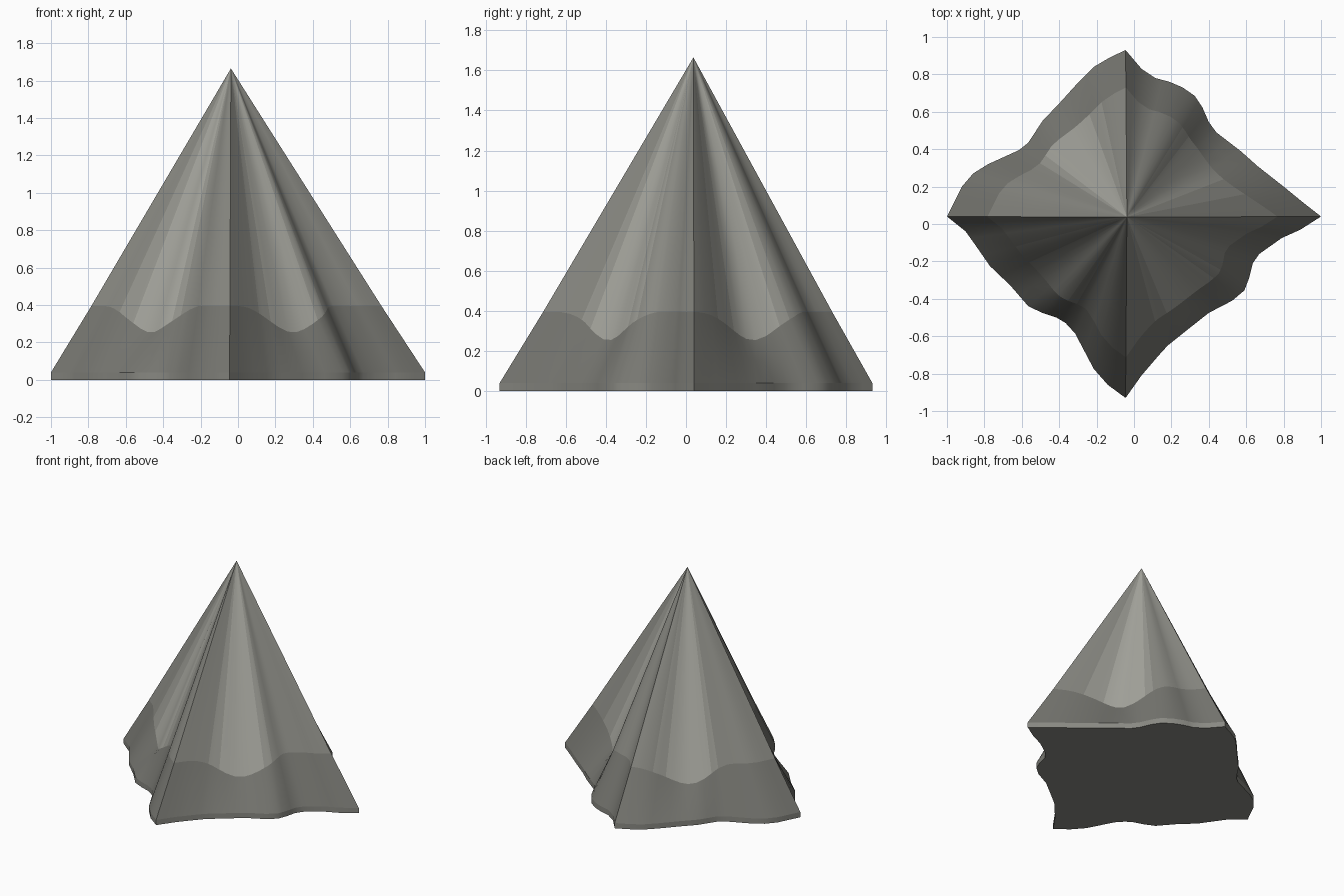
import bpy, bmesh, math

if "Cube" in bpy.data.objects:
    bpy.data.objects.remove(bpy.data.objects["Cube"])

APEX = (-0.038, 0.037, 1.665)
HEM = 0.04
# wavy footprint, anticlockwise from the right-hand corner
POINTS = [
    (1, .04), (.91, .11), (.80, .20), (.66, .31), (.57, .39), (.44, .49), (.40, .545),
    (.365, .625), (.325, .685), (.26, .73), (.19, .76), (.115, .78), (.04, .83),
    (-.045, .93), (-.13, .89), (-.215, .84), (-.30, .755), (-.395, .65), (-.49, .55),
    (-.565, .435), (-.615, .395), (-.78, .32), (-.86, .27), (-.92, .20),
    (-1, .04), (-.90, -.04), (-.85, -.11), (-.77, -.225), (-.66, -.33), (-.565, -.44),
    (-.49, -.475), (-.415, -.50), (-.365, -.53), (-.315, -.585), (-.215, -.775),
    (-.14, -.86), (-.045, -.93), (.04, -.81), (.13, -.705), (.18, -.65), (.28, -.57),
    (.40, -.475), (.525, -.41), (.59, -.355), (.615, -.29), (.635, -.21), (.67, -.16),
    (.79, -.075), (.89, -.03)]
OUTLINE = []
for a, b in zip(POINTS, POINTS[1:] + POINTS[:1]):
    OUTLINE += [a, ((a[0] + b[0]) / 2, (a[1] + b[1]) / 2)]
N = len(OUTLINE)
# per panel (anticlockwise): direction of the deepest sag, and its radius
SAG = [(35, .52), (36, .55), (39, .55), (38, .54)]


def off_sag(x, y):
    """Degrees between a point's direction from the peak and its panel's sag."""
    a = math.degrees(math.atan2(y - APEX[1], x - APEX[0])) % 360
    centre, radius = SAG[int(a // 90) % 4]
    return a % 90 - centre, radius


def border_point(p):
    """Top edge of the border: dips and sags inward in the middle of each panel."""
    d, radius = off_sag(*p)
    t = min(1, abs(d) / 35)
    w = 1 - t * t * (3 - 2 * t)
    z = .395 - .142 * w
    dx, dy = p[0] - APEX[0], p[1] - APEX[1]
    r = math.hypot(dx, dy)
    k = (APEX[2] - z) / (APEX[2] - HEM) - .006
    k = (1 - w) * k + w * radius / r
    return (APEX[0] + dx * k, APEX[1] + dy * k, z)


def mix(ring_a, ring_b, f):
    return [tuple(u + (v - u) * f for u, v in zip(a, b)) for a, b in zip(ring_a, ring_b)]


def material(name, g):
    m = bpy.data.materials.new(name)
    m.diffuse_color = (g, g, g * .9, 1)
    m.use_nodes = True
    m.node_tree.nodes["Principled BSDF"].inputs["Base Color"].default_value = m.diffuse_color
    return m


SIDE = material("cloth", .25)
SOFT = material("cloth_soft", .31)
LIGHT = material("cloth_light", .385)
DARK = material("cloth_dark", .185)


def loft(name, rings, mats, tip=None, cap=False, pick=lambda c: 0):
    bm = bmesh.new()
    vs = [[bm.verts.new(c) for c in r] for r in rings]
    for lo, hi in zip(vs, vs[1:]):
        for i in range(N):
            j = (i + 1) % N
            bm.faces.new((lo[i], lo[j], hi[j], hi[i]))
    if tip:
        top = bm.verts.new(tip)
        for i in range(N):
            bm.faces.new((vs[-1][i], vs[-1][(i + 1) % N], top))
    if cap:
        bm.faces.new(vs[0][::-1])
    for f in bm.faces:
        f.material_index = pick(f.calc_center_median())
    me = bpy.data.meshes.new(name)
    bm.to_mesh(me)
    bm.free()
    for m in mats:
        me.materials.append(m)
    ob = bpy.data.objects.new(name, me)
    bpy.context.collection.objects.link(ob)
    bpy.ops.object.select_all(action='DESELECT')
    ob.select_set(True)
    bpy.context.view_layer.objects.active = ob
    bpy.ops.object.shade_smooth_by_angle(angle=math.radians(35))
    return ob


ground = [(x, y, 0) for x, y in OUTLINE]
hem_top = [(x, y, HEM) for x, y in OUTLINE]
border_top = [border_point(p) for p in OUTLINE]
peak = [APEX] * N


# canopy from the border to the peak, paler in the middle of each panel
def tone(c):
    a = abs(off_sag(c.x, c.y)[0])
    return 2 if a < 16 else 1 if a < 22 else 0


loft("canopy", [mix(border_top, peak, f) for f in (0, .3, .6, .9)],
     [SIDE, SOFT, LIGHT], tip=APEX, pick=tone)

# darker sloping border
loft("border", [mix(hem_top, border_top, f) for f in (0, .5, 1)], [DARK])

# upright hem with closed underside
loft("hem", [ground, hem_top], [SIDE], cap=True)
